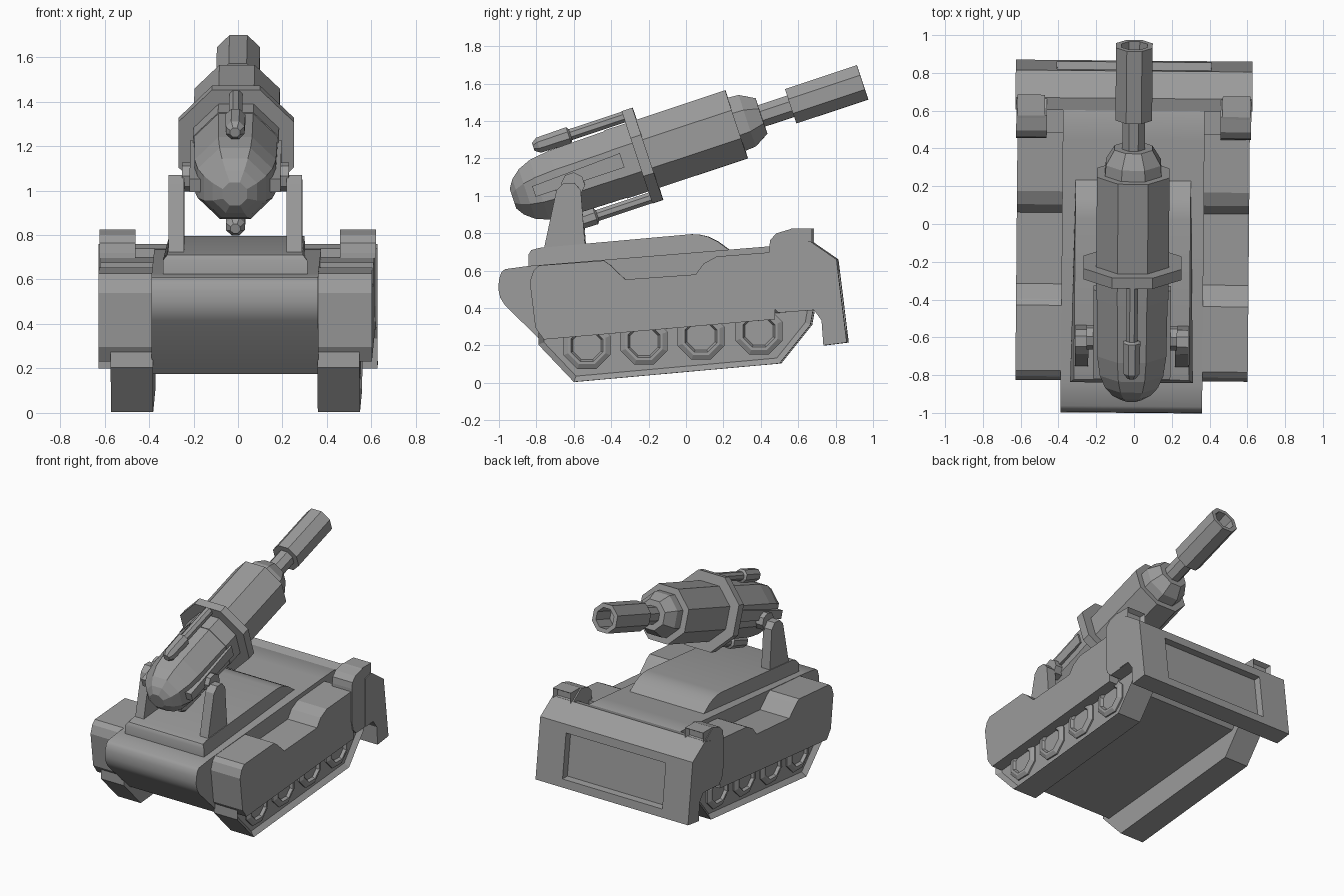
import bpy, bmesh, math
from mathutils import Matrix, Vector

if "Cube" in bpy.data.objects:
    bpy.data.objects.remove(bpy.data.objects["Cube"])

grey = bpy.data.materials.new("plain_grey")
grey.diffuse_color = (0.33, 0.33, 0.33, 1)
grey.use_nodes = True
grey.node_tree.nodes["Principled BSDF"].inputs["Base Color"].default_value = grey.diffuse_color
YAW = Matrix.Translation((-0.006, 0, 0)) @ Matrix.Rotation(math.radians(-0.5), 4, 'Z')


def finish(name, bm, smooth=None):
    """Turn a bmesh into a named grey object."""
    bmesh.ops.recalc_face_normals(bm, faces=bm.faces[:])
    bm.transform(YAW)
    me = bpy.data.meshes.new(name)
    bm.to_mesh(me)
    bm.free()
    me.materials.append(grey)
    if smooth:
        me.shade_smooth()
        me.set_sharp_from_angle(angle=math.radians(smooth))
    ob = bpy.data.objects.new(name, me)
    bpy.context.collection.objects.link(ob)
    return ob


def prism(x0, x1, profile, width=None):
    """Side profile (y, z) extruded from x0 to x1; width(y, z) tapers it."""
    bm = bmesh.new()
    rows = []
    for x in (x0, x1):
        rows.append([bm.verts.new((x * (width(y, z) if width else 1), y, z)) for y, z in profile])
    n = len(profile)
    bm.faces.new(rows[0])
    bm.faces.new(rows[1])
    for i in range(n):
        j = (i + 1) % n
        bm.faces.new((rows[0][i], rows[0][j], rows[1][j], rows[1][i]))
    bm.normal_update()
    bmesh.ops.recalc_face_normals(bm, faces=bm.faces[:])
    bm.normal_update()
    return bm


def sink(bm, face, border, move):
    """Inset a face and push its middle inward."""
    bmesh.ops.inset_individual(bm, faces=[face], thickness=border, use_even_offset=True)
    bmesh.ops.translate(bm, verts=face.verts[:], vec=Vector(move))


def lathe(rings, sides=8):
    """Rings of (distance, apothem) along local +y, flats facing up."""
    bm = bmesh.new()
    k = 1 / math.cos(math.pi / sides)
    loops = []
    for t, r in rings:
        loops.append([bm.verts.new((r * k * math.cos(a), t, r * k * math.sin(a)))
                      for a in ((i + 0.5) * 2 * math.pi / sides for i in range(sides))])
    for a, b in zip(loops, loops[1:]):
        for i in range(sides):
            j = (i + 1) % sides
            bm.faces.new((a[i], a[j], b[j], b[i]))
    bm.faces.new(loops[0])
    bm.faces.new(loops[-1])
    return bm


# Central hull with rounded nose
finish("hull", prism(-0.375, 0.375, [
    (-0.84, 0.625), (-0.965, 0.608), (-0.985, 0.59), (-0.997, 0.55), (-1.0, 0.50), (-0.99, 0.455),
    (-0.965, 0.415), (-0.72, 0.175), (0.58, 0.28), (0.68, 0.42), (0.68, 0.70), (0.6, 0.74), (0.45, 0.73)]), 35)

# Raised deck housing
finish("deck_housing", prism(-1, 1, [
    (-0.84, 0.61), (-0.84, 0.685), (-0.825, 0.71), (-0.78, 0.722), (0.03, 0.795), (0.07, 0.793),
    (0.12, 0.782), (0.17, 0.757), (0.24, 0.705)],
    lambda y, z: 0.325 if z < 0.7 else 0.305), 35)

FENDER = [(-0.83, 0.54), (-0.81, 0.60), (-0.78, 0.628), (-0.434, 0.654), (-0.40, 0.63), (-0.32, 0.553),
          (0.057, 0.58), (0.10, 0.638), (0.17, 0.676), (0.48, 0.70), (0.48, 0.34), (-0.755, 0.232), (-0.80, 0.296)]
SHOULDER = [(0.45, 0.48), (0.45, 0.72), (0.456, 0.765), (0.49, 0.80), (0.57, 0.824), (0.60, 0.80),
            (0.70, 0.73), (0.70, 0.39), (0.50, 0.375), (0.465, 0.41)]
TRACK = [(-0.785, 0.205), (-0.595, 0.005), (0.505, 0.104), (0.67, 0.31), (0.69, 0.42), (-0.785, 0.30)]
WHEELS = [(-0.525, 0.20), (-0.22, 0.222), (0.085, 0.25), (0.395, 0.277)]
ARM = [(-0.76, 0.70), (-0.75, 0.75), (-0.69, 1.03), (-0.65, 1.07), (-0.595, 1.07), (-0.56, 1.03), (-0.535, 0.71)]

for s, side in ((-1, "left"), (1, "right")):
    finish(side + "_fender", prism(s * 0.37, s * 0.615, FENDER))
    finish(side + "_rear_shoulder", prism(s * 0.46, s * 0.622, SHOULDER))
    # Lamp box on the shoulder, open at the back
    bm = prism(s * 0.47, s * 0.617, [(0.53, 0.76), (0.53, 0.81), (0.57, 0.825), (0.68, 0.825), (0.68, 0.73)])
    sink(bm, max(bm.faces, key=lambda f: f.normal.y), 0.018, (0, -0.03, 0))
    finish(side + "_lamp", bm)
    # Track with sunken side and wheels
    bm = prism(s * 0.37, s * 0.56, TRACK)
    sink(bm, max(bm.faces, key=lambda f: f.normal.x * s), 0.03, (-s * 0.03, 0, 0))
    finish(side + "_track", bm)
    for n, (y, z) in enumerate(WHEELS):
        bm = lathe([(0.50, 0.125), (0.54, 0.125), (0.555, 0.10), (0.555, 0.085), (0.535, 0.075)])
        bm.transform(Matrix.Translation((0, y, z)) @ Matrix.Rotation(-s * math.pi / 2, 4, 'Z'))
        finish(f"{side}_wheel_{n + 1}", bm)
    finish(side + "_gun_arm", prism(s * 0.23, s * 0.30, ARM))

# Rear plate with a recessed panel
bm = prism(-0.627, 0.627, [(0.60, 0.74), (0.665, 0.76), (0.81, 0.66), (0.865, 0.216), (0.74, 0.20),
                           (0.73, 0.334), (0.69, 0.39), (0.60, 0.385)])
for co, no in (((-0.41, 0, 0), (1, 0, 0)), ((0.41, 0, 0), (1, 0, 0)),
               ((0, 0, 0.275), (0, 0, 1)), ((0, 0, 0.60), (0, 0, 1))):
    bmesh.ops.bisect_plane(bm, geom=bm.verts[:] + bm.edges[:] + bm.faces[:], plane_co=co, plane_no=no)
bm.normal_update()
panel = min((f for f in bm.faces if f.normal.y > 0.95),
            key=lambda f: (f.calc_center_median() - Vector((0, 0.84, 0.44))).length)
sink(bm, panel, 0.004, (0, -0.05, 0))
finish("rear_plate", bm)

# Gun, built along local y from the breech and then raised
GUN = Matrix.Translation((0, -0.925, 0.985)) @ Matrix.Rotation(math.radians(18.4), 4, 'X')


def gun_part(name, bm, offset=(0, 0, 0)):
    bm.transform(GUN @ Matrix.Translation(offset))
    finish(name, bm)


gun_part("gun_breech", lathe([(0, 0.055), (0.03, 0.10), (0.08, 0.14), (0.15, 0.168), (0.26, 0.183), (0.60, 0.188)]))
gun_part("gun_body", lathe([(0.58, 0.192), (1.26, 0.192)]))
gun_part("gun_collar", lathe([(0.70, 0.26), (0.76, 0.26)]))
gun_part("gun_neck", lathe([(1.25, 0.15), (1.32, 0.145), (1.40, 0.10)]))
gun_part("barrel", lathe([(1.38, 0.06), (1.60, 0.06)]))
gun_part("muzzle", lathe([(1.565, 0.097), (1.97, 0.097), (1.97, 0.068), (1.80, 0.068)]))
for s, where in ((-1, "lower"), (1, "upper")):
    gun_part(where + "_piston", lathe([(0.19, 0.022), (0.22, 0.042), (0.39, 0.045), (0.40, 0.03), (0.72, 0.03)]),
             (0, 0, s * 0.228))
for s, side in ((-1, "left"), (1, "right")):
    # Side rail and pivot block joining gun to arm
    gun_part(side + "_rail", prism(s * 0.15, s * 0.205, [(0.12, -0.03), (0.12, 0.03), (0.62, 0.05), (0.62, -0.03)]))
    bm = lathe([(0.15, 0.06), (0.24, 0.06)])
    bm.transform(Matrix.Rotation(-s * math.pi / 2, 4, 'Z'))
    gun_part(side + "_pivot", bm, (0, 0.33, -0.03))
